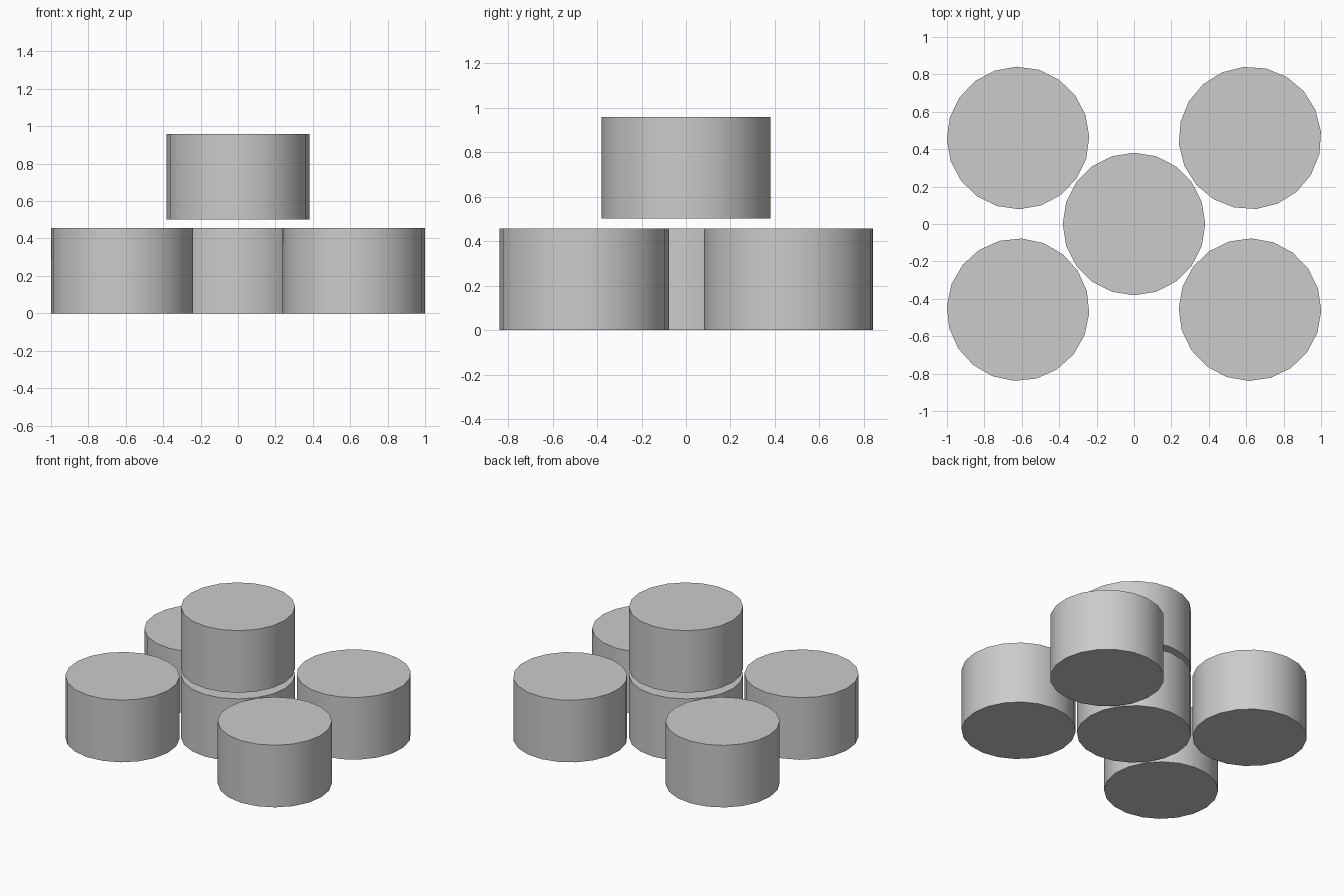
import bpy, math

if "Cube" in bpy.data.objects:
    bpy.data.objects.remove(bpy.data.objects["Cube"])

RADIUS, HEIGHT, SIDES = 0.381, 0.457, 20


def drum(name, x, y, z, turn=0.0):
    """Upright 20-sided drum whose underside sits at z."""
    bpy.ops.mesh.primitive_cylinder_add(
        vertices=SIDES, radius=RADIUS, depth=HEIGHT,
        location=(x, y, z + HEIGHT / 2), rotation=(0, 0, math.radians(turn)))
    obj = bpy.context.object
    obj.name = name
    bpy.ops.object.shade_smooth_by_angle(angle=math.radians(30))
    return obj


# Four outer drums, each turned slightly differently
drum("front_left_drum", -0.62, -0.458, 0, -3)
drum("front_right_drum", 0.62, -0.458, 0, -1)
drum("back_left_drum", -0.62, 0.46, 0, 1)
drum("back_right_drum", 0.62, 0.46, 0, 5)

# Centre drum on the ground, with another floating just above it
drum("centre_drum", 0, 0, 0)
drum("top_drum", 0, 0, 0.502)
